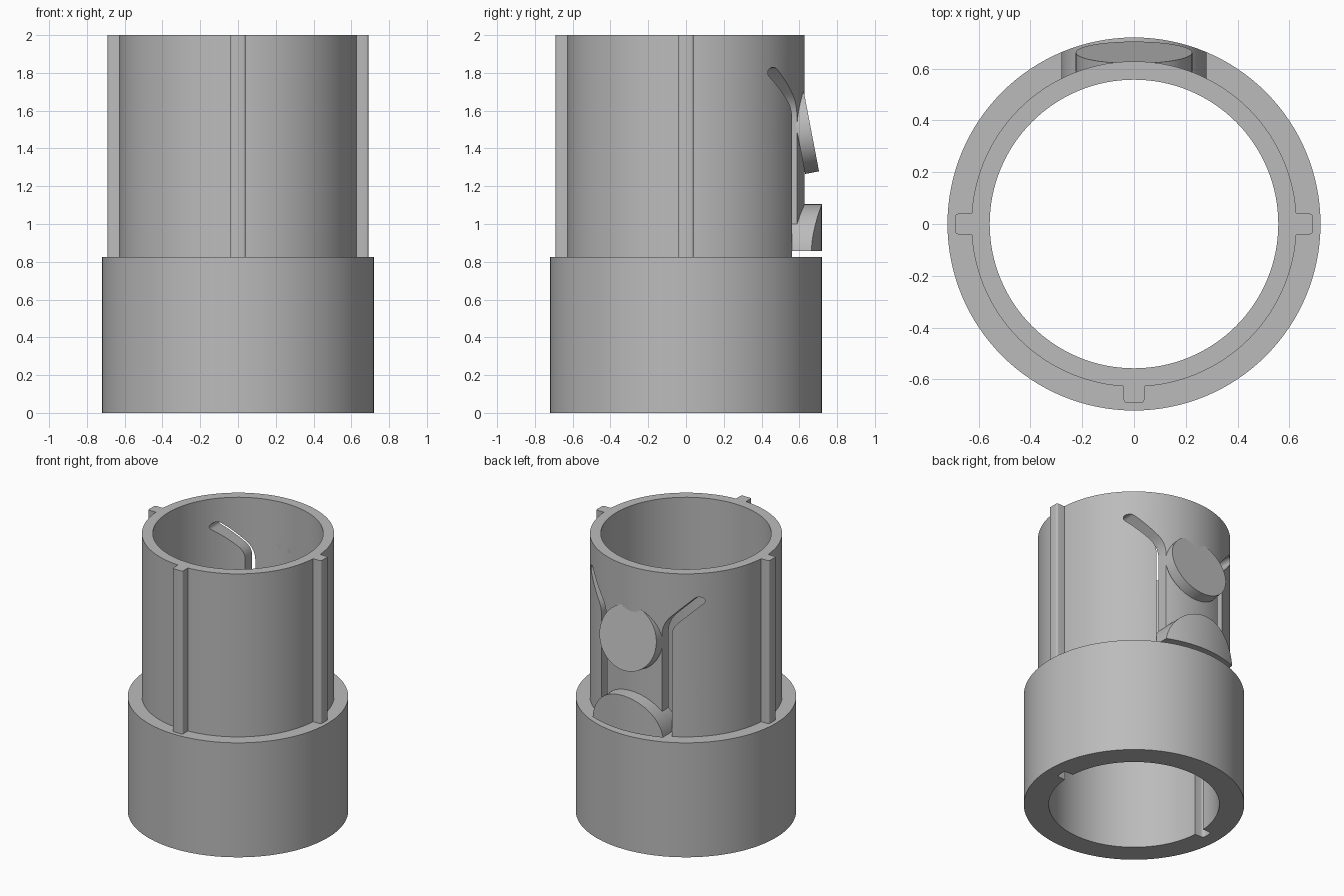
import bpy, bmesh, math
from mathutils import Vector, Matrix

if "Cube" in bpy.data.objects:
    bpy.data.objects.remove(bpy.data.objects["Cube"])

SEG = 128
R_BORE, R_TUBE, R_BASE = 0.557, 0.628, 0.72
Z_STEP, Z_TOP = 0.825, 2.0

grey = bpy.data.materials.new("plain grey")
grey.diffuse_color = (0.5, 0.5, 0.5, 1)
grey.use_nodes = True
grey.node_tree.nodes["Principled BSDF"].inputs["Base Color"].default_value = grey.diffuse_color


def new_object(name, bm):
    bmesh.ops.recalc_face_normals(bm, faces=bm.faces)
    mesh = bpy.data.meshes.new(name)
    bm.to_mesh(mesh)
    bm.free()
    mesh.materials.append(grey)
    ob = bpy.data.objects.new(name, mesh)
    bpy.context.collection.objects.link(ob)
    return ob


def cylinder(name, r, z0, z1):
    bm = bmesh.new()
    bmesh.ops.create_cone(bm, cap_ends=True, segments=SEG, radius1=r, radius2=r, depth=z1 - z0,
                          matrix=Matrix.Translation((0, 0, (z0 + z1) / 2)))
    return new_object(name, bm)


def prism(name, outline, a, b, axis="y"):
    """Extrude an outline along y (points are x, z) or along z (points are x, y)."""
    bm = bmesh.new()
    to3d = (lambda u, v: (u, a, v)) if axis == "y" else (lambda u, v: (u, v, a))
    face = bm.faces.new([bm.verts.new(to3d(u, v)) for u, v in outline])
    out = bmesh.ops.extrude_face_region(bm, geom=[face])
    step = Vector((0, b - a, 0)) if axis == "y" else Vector((0, 0, b - a))
    bmesh.ops.translate(bm, vec=step, verts=[v for v in out["geom"] if isinstance(v, bmesh.types.BMVert)])
    return new_object(name, bm)


def boolean(ob, cutter, op="DIFFERENCE"):
    """Apply a boolean and discard the cutter."""
    mod = ob.modifiers.new("cut", "BOOLEAN")
    mod.operation, mod.object, mod.solver = op, cutter, "EXACT"
    bpy.context.view_layer.objects.active = ob
    bpy.ops.object.modifier_apply(modifier=mod.name)
    bpy.data.objects.remove(cutter)


def bore(ob):
    boolean(ob, cylinder("bore_cutter", R_BORE, -0.5, 2.5))


def rounded_bar(r0, r1, half, c, angle):
    """Radial bar cross-section with rounded outer corners."""
    pts = [(r0, -half)]
    for cy, start in ((-half + c, -90), (half - c, 0)):
        for i in range(5):
            t = math.radians(start + i * 22.5)
            pts.append((r1 - c + c * math.cos(t), cy + c * math.sin(t)))
    pts.append((r0, half))
    ca, sa = math.cos(angle), math.sin(angle)
    return [(x * ca - y * sa, x * sa + y * ca) for x, y in pts]


def slot_outline(side):
    """Vertical slot that bends outward and ends in a half circle."""
    w = 0.03
    p0, p1, p2 = Vector((0.25, 1.55)), Vector((0.25, 1.62)), Vector((0.30, 1.67))
    path = [Vector((0.25, 0.78))]
    for i in range(9):
        t = i / 8
        path.append(p0 * (1 - t) ** 2 + p1 * 2 * t * (1 - t) + p2 * t * t)
    path.append(Vector((0.425, 1.80)))
    left, right = [], []
    for i, p in enumerate(path):
        d = (path[min(i + 1, len(path) - 1)] - path[max(i - 1, 0)]).normalized()
        n = Vector((d.y, -d.x)) * w
        right.append(p + n)
        left.append(p - n)
    a0 = math.atan2(n.y, n.x)
    cap = [path[-1] + w * Vector((math.cos(a0 + math.pi * i / 10), math.sin(a0 + math.pi * i / 10)))
           for i in range(1, 10)]
    return [(side * p.x, p.y) for p in right + cap + left[::-1]]


# Wide base sleeve with two inner key grooves
base = cylinder("base_sleeve", R_BASE, 0, Z_STEP)
bore(base)
for angle in (0, math.pi):
    boolean(base, prism("groove_cutter", rounded_bar(0.5, 0.625, 0.04, 0.02, angle), -0.1, 0.78, "z"))

# Upper tube with the slots that free the spring tab
tube = cylinder("upper_tube", R_TUBE, Z_STEP, Z_TOP)
bore(tube)
for side in (-1, 1):
    boolean(tube, prism("slot_cutter", slot_outline(side), 0.2, 0.9))
boolean(tube, prism("gap_cutter", [(-0.28, 0.78), (0.28, 0.78), (0.28, 0.856), (-0.28, 0.856)], 0.2, 0.9))

# Guide ribs on the left, right and front
ribs = []
for name, angle in (("right_rib", 0), ("left_rib", math.pi), ("front_rib", -math.pi / 2)):
    ribs.append(prism(name, rounded_bar(0.6, 0.69, 0.04, 0.012, angle), Z_STEP, Z_TOP, "z"))

# Arched catch at the foot of the tab, its outside flush with the base
z_low, arch_r, arch_z = 0.856, 0.282, 0.823
a0 = math.asin((z_low - arch_z) / arch_r)
arch = [(arch_r * math.cos(a0 + (math.pi - 2 * a0) * i / 40),
         arch_z + arch_r * math.sin(a0 + (math.pi - 2 * a0) * i / 40)) for i in range(41)]
catch = prism("tab_catch", arch, 0.4, 0.9)
boolean(catch, cylinder("outer_limit", R_BASE, 0.5, 1.5), "INTERSECT")
bore(catch)

# Tilted round push button on the tab
tilt = math.atan2(0.084, 0.44)
normal = Vector((0, math.cos(tilt), math.sin(tilt)))
depth = 0.075
bm = bmesh.new()
bmesh.ops.create_cone(bm, cap_ends=True, segments=64, radius1=0.225, radius2=0.225, depth=depth,
                      matrix=Matrix.Translation(Vector((0, 0.662, 1.5)) - normal * depth / 2)
                      @ normal.to_track_quat("Z", "Y").to_matrix().to_4x4())
button = new_object("push_button", bm)
bore(button)

# Smooth round walls, crisp edges
bpy.ops.object.select_all(action="DESELECT")
for ob in [base, tube, catch, button] + ribs:
    ob.select_set(True)
bpy.context.view_layer.objects.active = base
bpy.ops.object.shade_smooth_by_angle(angle=math.radians(30))
